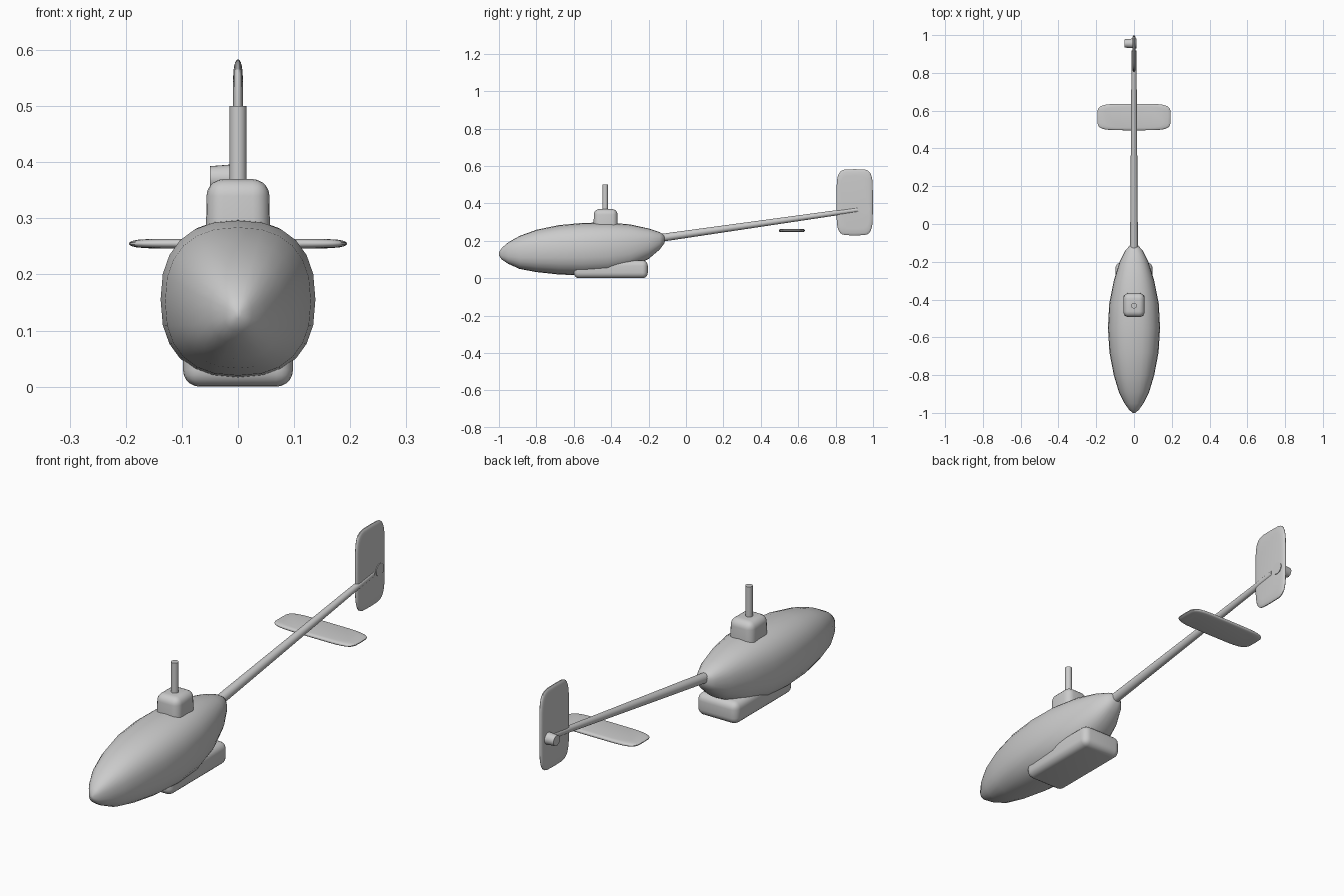
import bpy, bmesh
from math import sin, cos, pi, copysign
from mathutils import Vector

if "Cube" in bpy.data.objects:
    bpy.data.objects.remove(bpy.data.objects["Cube"])


def finish(name, bm, angle=40):
    bmesh.ops.recalc_face_normals(bm, faces=bm.faces)
    me = bpy.data.meshes.new(name)
    bm.to_mesh(me)
    bm.free()
    ob = bpy.data.objects.new(name, me)
    bpy.context.collection.objects.link(ob)
    bpy.ops.object.select_all(action='DESELECT')
    ob.select_set(True)
    bpy.context.view_layer.objects.active = ob
    bpy.ops.object.shade_smooth_by_angle(angle=angle * pi / 180)
    return ob


def outline(n, e):
    """Unit superellipse with exponent e."""
    def p(v):
        return copysign(abs(v) ** (2 / e), v) if abs(v) > 1e-9 else 0
    return [(p(cos(2 * pi * i / n)), p(sin(2 * pi * i / n))) for i in range(n)]


def skin(bm, rings):
    """Bridge point rings and close both ends."""
    vs = [[bm.verts.new(p) for p in r] for r in rings]
    for a, b in zip(vs, vs[1:]):
        for i in range(len(a)):
            j = (i + 1) % len(a)
            bm.faces.new((a[i], a[j], b[j], b[i]))
    bm.faces.new(vs[0])
    bm.faces.new(vs[-1])


def rod(name, a, b, ra, rb, n=24):
    a, b = Vector(a), Vector(b)
    q = (b - a).to_track_quat('Z', 'Y')
    bm = bmesh.new()
    skin(bm, [[c + q @ Vector((r * x, r * y, 0)) for x, y in outline(n, 2)]
              for c, r in ((a, ra), (b, rb))])
    return finish(name, bm)


def plate(name, centre, half_u, half_v, thick, place):
    """Thin blade, fullest in the middle and thinning to its rim."""
    steps = [(.8, 1), (.93, .8), (.975, .55), (1, .2)]
    levels = [(s, -t) for s, t in steps] + [(s, t) for s, t in reversed(steps)]
    bm = bmesh.new()
    skin(bm, [[Vector(centre) + Vector(place(u * half_u * s, v * half_v * s, t * thick))
               for u, v in outline(32, 5)] for s, t in levels])
    return finish(name, bm, 50)


def rounded_box(name, lo, hi, radius, top=1.0):
    bm = bmesh.new()
    bmesh.ops.create_cube(bm, size=1)
    for v in bm.verts:
        k = top if v.co.z > 0 else 1
        v.co = [(l + h) / 2 + c * (h - l) * (k if i < 2 else 1)
                for i, (l, h, c) in enumerate(zip(lo, hi, v.co))]
    bmesh.ops.bevel(bm, geom=bm.edges[:], offset=radius, segments=5,
                    profile=0.5, affect='EDGES')
    return finish(name, bm, 60)


# Teardrop body: y, bottom, top, half width
stations = [(-1.0, .122, .138, .006), (-.985, .1, .162, .025), (-.95, .077, .192, .05),
            (-.89, .05, .226, .08), (-.8, .033, .259, .107), (-.68, .02, .284, .13),
            (-.55, .015, .296, .138), (-.42, .021, .298, .131), (-.3, .05, .288, .107),
            (-.2, .103, .266, .076), (-.14, .154, .246, .046), (-.115, .188, .23, .023)]
bm = bmesh.new()
skin(bm, [[(x * w, y, (lo + hi) / 2 + z * (hi - lo) / 2) for x, z in outline(24, 2.4)]
          for y, lo, hi, w in stations])
finish("body", bm, 80)

# Belly pod
rounded_box("belly_pod", (-.098, -.6, 0), (.098, -.204, .096), .03)

# Rotor mast and its housing
rounded_box("mast_housing", (-.058, -.495, .2), (.058, -.364, .37), .03, .96)
rod("rotor_mast", (0, -.432, .34), (0, -.432, .5), .015, .015)

# Tail boom
rod("tail_boom", (0, -.14, .215), (0, .918, .366), .021, .013)

# Tail surfaces
plate("tail_fin", (0, .902, .406), .097, .177, .009, lambda u, v, t: (t, u, v))
plate("stabilizer", (0, .566, .255), .194, .07, .0085, lambda u, v, t: (u, v, t))

# Tail rotor hub
rod("tail_rotor_hub", (.012, .956, .371), (-.05, .956, .371), .027, .022)
